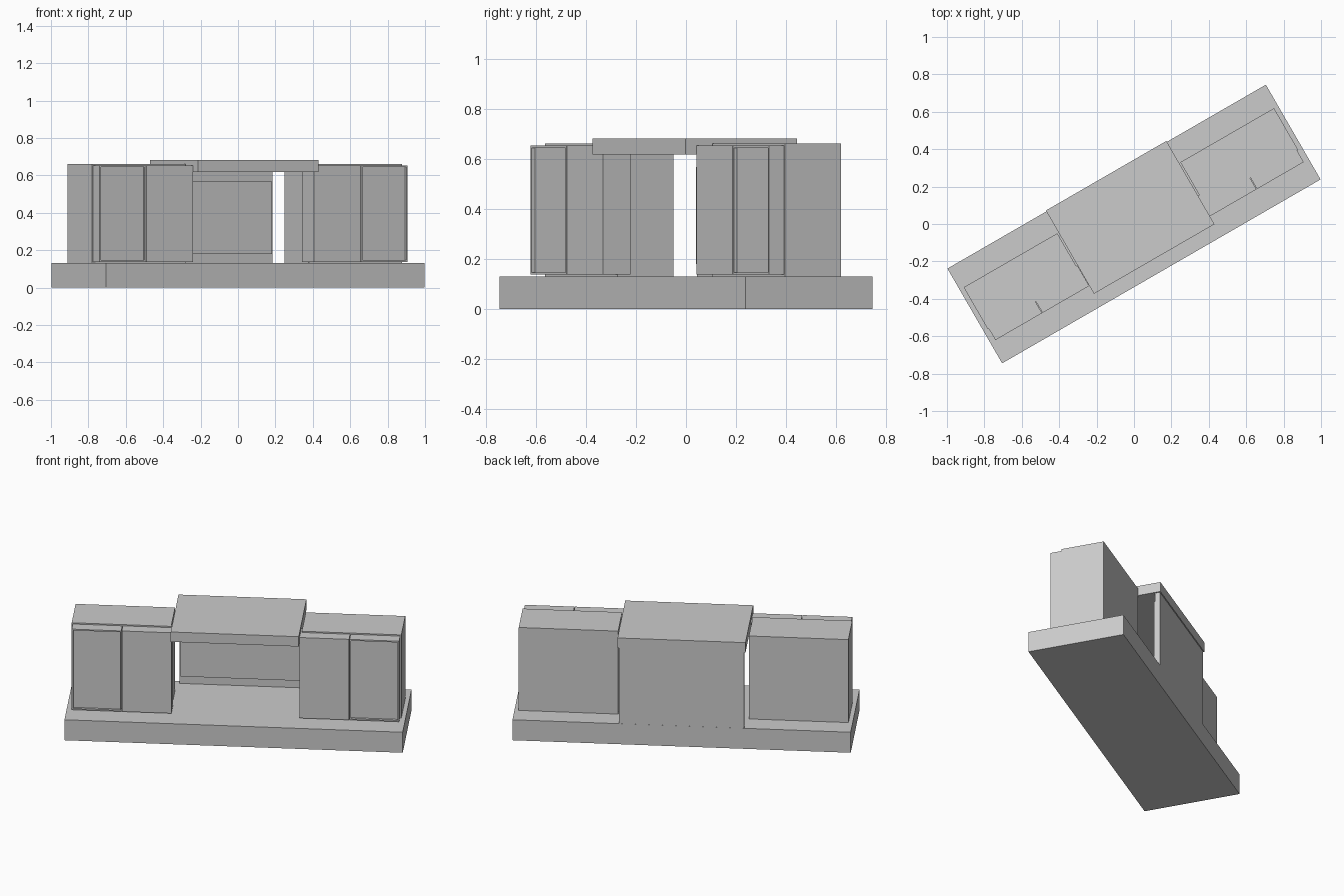
import bpy, bmesh, math
from mathutils import Matrix

if "Cube" in bpy.data.objects:
    bpy.data.objects.remove(bpy.data.objects["Cube"])

# The whole model is laid out straight, then turned 30 degrees about z
TURN = Matrix.Rotation(math.radians(30), 4, 'Z')


def box(name, u, v, z, inset=0, depth=0):
    """Box from ranges; optional inset panel sunk into the front face."""
    bm = bmesh.new()
    bmesh.ops.create_cube(bm, size=1)
    for p in bm.verts:
        p.co = [r[0] + (c + 0.5) * (r[1] - r[0]) for c, r in zip(p.co, (u, v, z))]
    bm.normal_update()
    if inset:
        front = min(bm.faces, key=lambda f: f.calc_center_median().y)
        bmesh.ops.inset_region(bm, faces=[front], thickness=inset)
        # straight step: extrude the inset face inward
        new = bmesh.ops.extrude_discrete_faces(bm, faces=[front])['faces'][0]
        for p in new.verts:
            p.co.y += depth
    bmesh.ops.recalc_face_normals(bm, faces=bm.faces)
    mesh = bpy.data.meshes.new(name)
    bm.to_mesh(mesh)
    bm.free()
    mesh.transform(TURN)
    ob = bpy.data.objects.new(name, mesh)
    bpy.context.collection.objects.link(ob)
    return ob


# Plinth and raised centre top
box("base", (-0.983, 0.983), (-0.2925, 0.2925), (0, 0.131))
box("centre_top", (-0.372, 0.372), (-0.216, 0.298), (0.618, 0.681))

# Back wall with a thin raised panel
box("back_wall", (-0.364, 0.364), (0.262, 0.292), (0.131, 0.618))
box("back_panel", (-0.357, 0.357), (0.253, 0.264), (0.18, 0.567))

# Side cabinets, each with two doors; the outer door has a sunken panel
for side, start, outer in (("left", -0.958, 0), ("right", 0.38, 1)):
    box(side + "_cabinet", (start, start + 0.578), (-0.097, 0.162), (0.131, 0.661))
    for i in range(2):
        u0 = start + 0.006 + i * 0.291 if side == "left" else start - 0.008 + i * 0.291
        kind = "outer" if i == outer else "inner"
        box(f"{side}_{kind}_door", (u0, u0 + 0.288), (-0.167, -0.04), (0.138, 0.653),
            0.012 if kind == "outer" else 0, 0.015)
